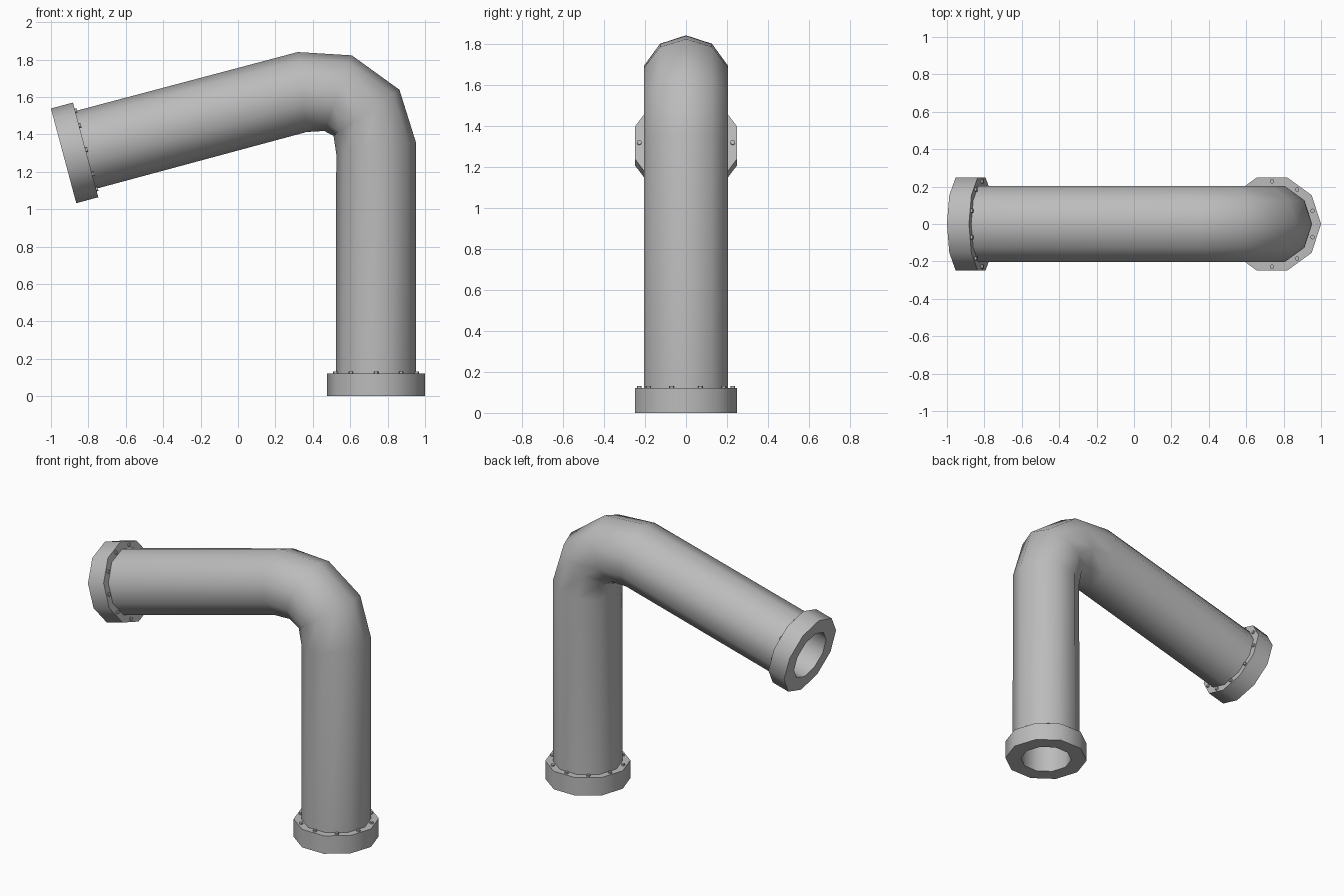
import bpy, bmesh, math
from mathutils import Matrix, Vector

if "Cube" in bpy.data.objects:
    bpy.data.objects.remove(bpy.data.objects["Cube"])

SIDES = 10
PIPE_R, BORE_R, FLANGE_R = 0.215, 0.162, 0.262
THICK = 0.122
SLOPE = math.radians(15)

metal = bpy.data.materials.new("grey_metal")
metal.use_nodes = True
grey = (0.5, 0.5, 0.5, 1)
metal.diffuse_color = grey
metal.node_tree.nodes["Principled BSDF"].inputs["Base Color"].default_value = grey


def finish(bm, name, matrix=Matrix()):
    mesh = bpy.data.meshes.new(name)
    bm.to_mesh(mesh)
    bm.free()
    mesh.materials.append(metal)
    mesh.shade_smooth()
    mesh.set_sharp_from_angle(angle=math.radians(45))
    obj = bpy.data.objects.new(name, mesh)
    obj.matrix_world = matrix
    bpy.context.collection.objects.link(obj)
    return obj


def skin(bm, rings, flip=False):
    """Join neighbouring rings of vertices with quads."""
    for a, b in zip(rings, rings[1:]):
        for k in range(SIDES):
            n = (k + 1) % SIDES
            quad = [a[k], a[n], b[n], b[k]]
            bm.faces.new(quad[::-1] if flip else quad)


# Ends of the pipe run
base = Vector((0.738, 0, 0))
inward = Vector((math.cos(SLOPE), 0, math.sin(SLOPE)))
arm_end = Vector((-0.9325, 0, 1.285))
arm_start = arm_end + inward * THICK

# Centre line as (x, z, heading in degrees); bend rings are mitred
path = [(base.x, THICK, 90), (0.738, 1.327, 98.75), (0.687, 1.515, 125),
        (0.535, 1.62, 160), (0.343, 1.626, 186.25),
        (arm_start.x, arm_start.z, 195)]

# Bent hollow pipe: outer wall and bore
bm = bmesh.new()
for radius in (PIPE_R, BORE_R):
    rings = []
    for x, z, heading in path:
        t = math.radians(heading - 90)
        out = Vector((math.cos(t), 0, math.sin(t)))
        ring = []
        for k in range(SIDES):
            a = math.tau * k / SIDES
            offset = out * math.cos(a) + Vector((0, math.sin(a), 0))
            ring.append(bm.verts.new(Vector((x, 0, z)) + offset * radius))
        rings.append(ring)
    skin(bm, rings, flip=radius == BORE_R)
finish(bm, "bent_pipe")


def add_flange(name, matrix):
    # Ten-sided collar with a round opening
    bm = bmesh.new()
    profile = [(BORE_R, 0), (FLANGE_R, 0), (FLANGE_R, THICK), (BORE_R, THICK)]
    rings = [[bm.verts.new((r * math.cos(math.tau * k / SIDES),
                            r * math.sin(math.tau * k / SIDES), h))
              for k in range(SIDES)] for r, h in profile]
    skin(bm, rings + rings[:1])
    bmesh.ops.recalc_face_normals(bm, faces=bm.faces)
    finish(bm, name + "_flange", matrix)

    # One bolt head at the middle of each side
    bm = bmesh.new()
    for k in range(SIDES):
        a = math.tau * (k + 0.5) / SIDES
        spot = Vector((math.cos(a), math.sin(a), 0)) * 0.228
        spot.z = THICK
        bmesh.ops.create_cone(bm, cap_ends=True, segments=8, radius1=0.012,
                              radius2=0.012, depth=0.02,
                              matrix=Matrix.Translation(spot))
    finish(bm, name + "_bolts", matrix)


add_flange("base", Matrix.Translation(base))
add_flange("arm", Matrix.Translation(arm_end)
           @ Matrix.Rotation(math.pi / 2 - SLOPE, 4, "Y"))
